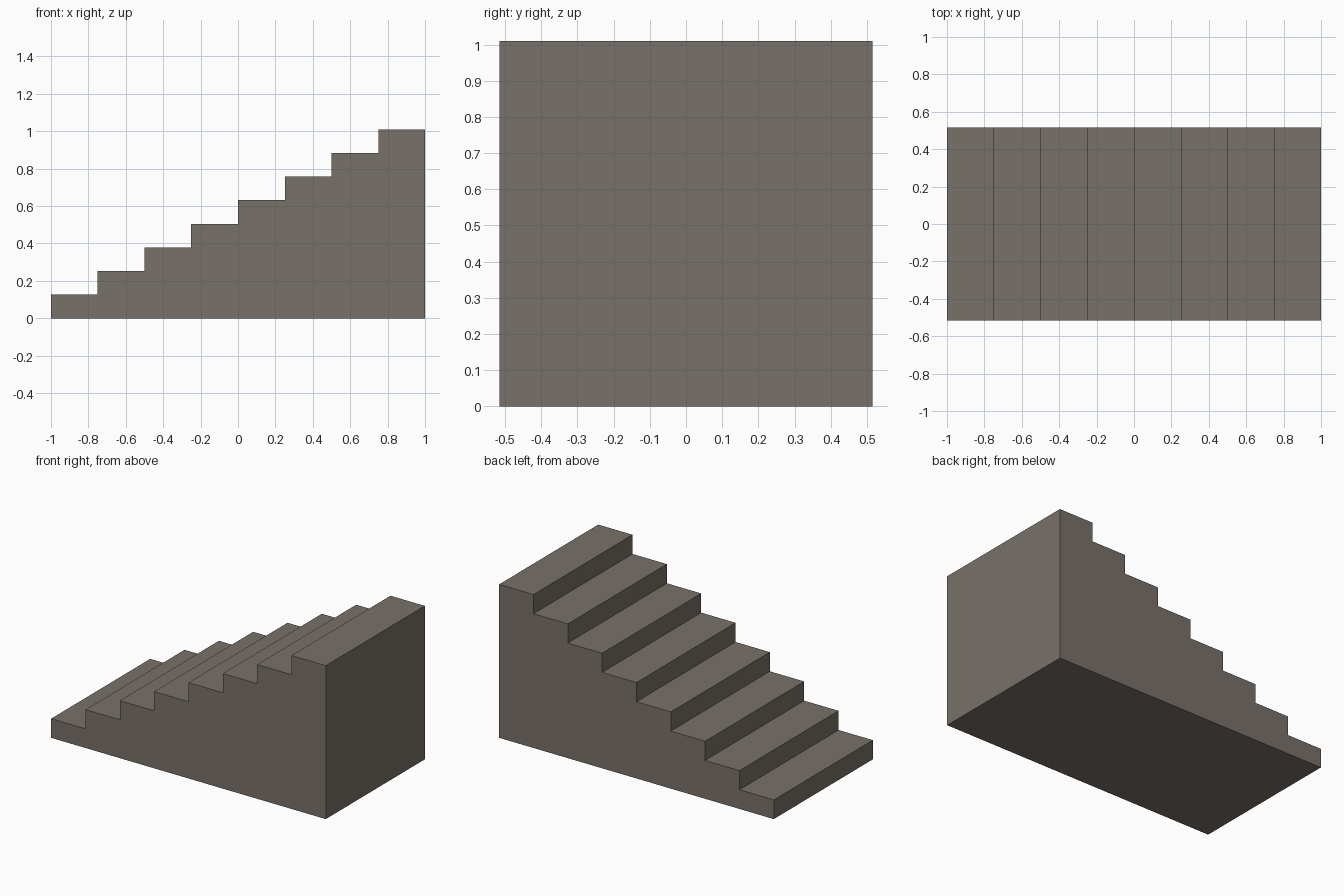
import bpy
import bmesh
from mathutils import Vector

STEPS = 8
LENGTH, WIDTH, HEIGHT = 2.0, 1.03, 1.01
TREAD, RISE = LENGTH / STEPS, HEIGHT / STEPS

cube = bpy.data.objects.get("Cube")
if cube:
    bpy.data.objects.remove(cube, do_unlink=True)


def make_material(name, rgb):
    mat = bpy.data.materials.new(name)
    mat.use_nodes = True
    color = (*rgb, 1.0)
    mat.diffuse_color = color
    mat.node_tree.nodes["Principled BSDF"].inputs["Base Color"].default_value = color
    return mat


# Stepped side profile: riser then tread for every step, closed along the ground
profile = [(LENGTH / 2, 0), (-LENGTH / 2, 0)]
for i in range(STEPS):
    x, z = -LENGTH / 2 + i * TREAD, (i + 1) * RISE
    profile += [(x, z), (x + TREAD, z)]

# Solid staircase: the profile extruded across the width
bm = bmesh.new()
side = bm.faces.new([bm.verts.new((x, -WIDTH / 2, z)) for x, z in profile])
result = bmesh.ops.extrude_face_region(bm, geom=[side], use_keep_orig=True)
far_verts = [v for v in result["geom"] if isinstance(v, bmesh.types.BMVert)]
bmesh.ops.translate(bm, verts=far_verts, vec=Vector((0, WIDTH, 0)))
bmesh.ops.recalc_face_normals(bm, faces=bm.faces)

mesh = bpy.data.meshes.new("staircase")
bm.to_mesh(mesh)
bm.free()
mesh.materials.append(make_material("warm grey stone", (0.19, 0.165, 0.145)))
staircase = bpy.data.objects.new("staircase", mesh)
bpy.context.scene.collection.objects.link(staircase)
